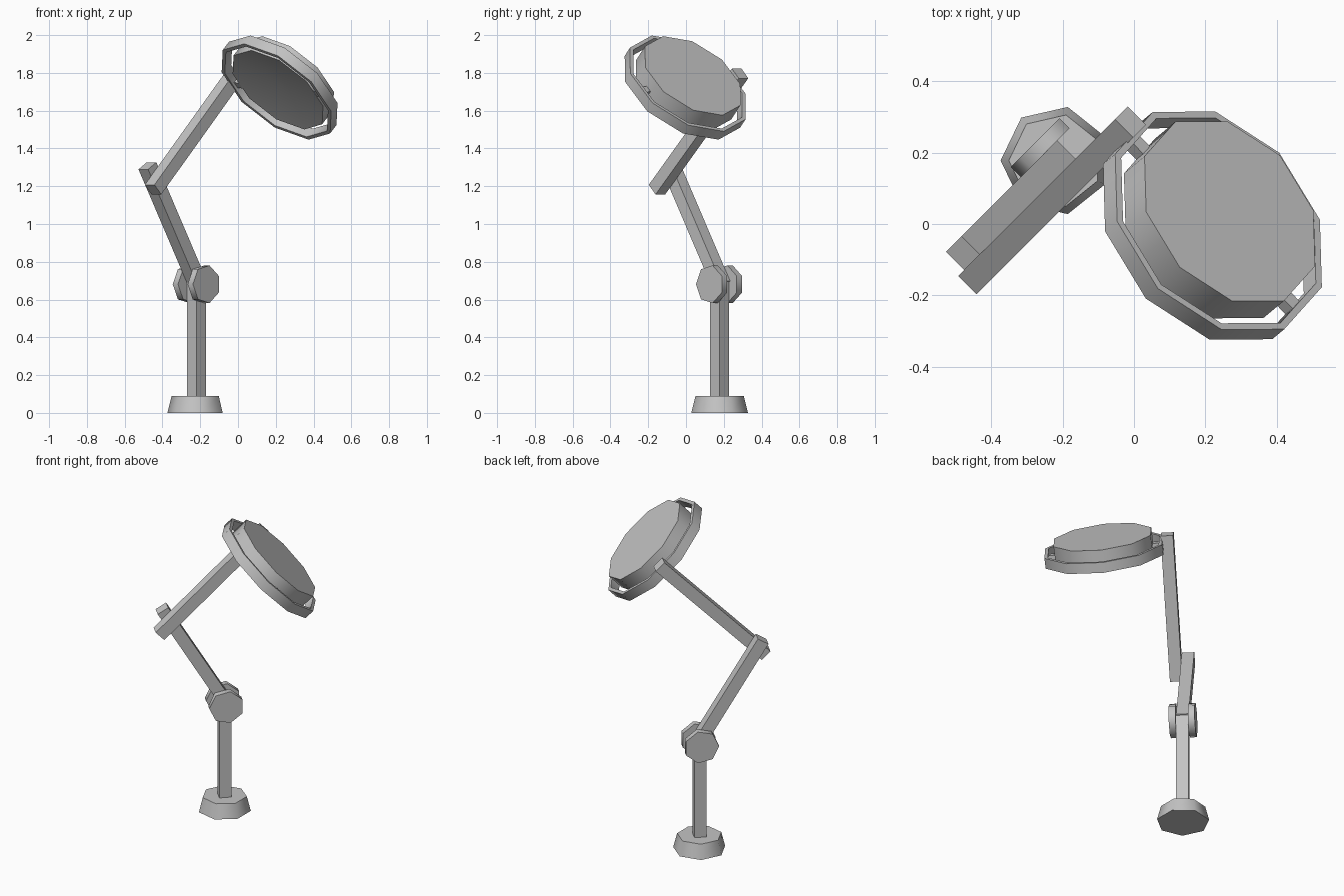
import bpy, bmesh
from math import radians, cos, sin, tau, atan2, hypot, pi
from mathutils import Matrix, Vector

cube = bpy.data.objects.get("Cube")
if cube:
    bpy.data.objects.remove(cube, do_unlink=True)

grey = bpy.data.materials.new("plain grey")
grey.use_nodes = True
color = (0.55, 0.55, 0.55, 1)
grey.diffuse_color = color
grey.node_tree.nodes["Principled BSDF"].inputs["Base Color"].default_value = color


def finish(name, bm, matrix):
    bmesh.ops.transform(bm, matrix=matrix, verts=bm.verts)
    bmesh.ops.recalc_face_normals(bm, faces=bm.faces)
    mesh = bpy.data.meshes.new(name)
    bm.to_mesh(mesh)
    bm.free()
    mesh.materials.append(grey)
    mesh.shade_smooth()
    mesh.set_sharp_from_angle(angle=radians(60))
    obj = bpy.data.objects.new(name, mesh)
    bpy.context.collection.objects.link(obj)
    return obj


def lathe(name, profile, sides, phase, matrix, closed=False):
    """Spin an (r, z) profile around z with few sides."""
    bm = bmesh.new()
    rows = []
    for r, z in profile:
        if r == 0:
            rows.append([bm.verts.new((0, 0, z))] * sides)
        else:
            angles = [phase + tau * i / sides for i in range(sides)]
            rows.append([bm.verts.new((r * cos(a), r * sin(a), z)) for a in angles])
    pairs = list(zip(rows, rows[1:]))
    if closed:
        pairs.append((rows[-1], rows[0]))
    for low, high in pairs:
        for i in range(sides):
            j = (i + 1) % sides
            corners = dict.fromkeys((low[i], low[j], high[j], high[i]))
            bm.faces.new(list(corners))
    return finish(name, bm, matrix)


def box(name, size, matrix):
    bm = bmesh.new()
    bmesh.ops.create_cube(bm, size=1)
    bmesh.ops.scale(bm, vec=size, verts=bm.verts)
    return finish(name, bm, matrix)


move = Matrix.Translation
turn = Matrix.Rotation
W = 0.072  # bar thickness

# The stand's own frame: x across the arms, y along them
foot = move((-0.22, 0.178, 0))
rig = foot @ turn(-pi / 4, 4, 'Z')

# Foot and upright post
lathe("base", [(0, 0), (0.154, 0), (0.131, 0.09), (0, 0.09)], 7, pi, foot)
box("post", (W, W, 0.62), rig @ move((0, 0, 0.39)))

# Joint discs on both sides of the post
for name, x in (("joint_disc_right", -0.0755), ("joint_disc_left", W / 2)):
    lathe(name, [(0, 0), (0.102, 0), (0.102, 0.0395), (0, 0.0395)], 7, -pi / 2,
          rig @ move((x, 0, 0.681)) @ turn(pi / 2, 4, 'Y'))


# Arms between two points of the stand's side plane
def arm(name, x, a, b):
    a, b = Vector(a), Vector(b)
    d, mid = b - a, (a + b) / 2
    box(name, (W, hypot(*d), W),
        rig @ move((x, mid.x, mid.y)) @ turn(atan2(d.y, d.x), 4, 'X'))


arm("lower_arm", 0, (0.012, 0.68), (-0.367, 1.308))
arm("upper_arm", W, (-0.397, 1.182), (0.225, 1.797))

# Lamp head: drum with a shallow dish below, frame ring and pivot pins
head = (rig @ move((0.446, 0.245, 1.785)) @ turn(-pi / 4, 4, 'X')
        @ turn(radians(3.7), 4, 'Y') @ turn(radians(2.3), 4, 'Z'))
lathe("lamp_drum", [(0, -0.075), (0.297, -0.106), (0.297, 0), (0, 0)],
      10, radians(18), head)
lathe("lamp_ring", [(0.339, -0.12), (0.36, -0.12), (0.36, -0.058), (0.339, -0.058)],
      10, radians(18), head, closed=True)
for name, x in (("pivot_pin_right", -0.305), ("pivot_pin_left", 0.305)):
    box(name, (0.06, 0.04, 0.036), head @ move((x, 0, -0.087)))
